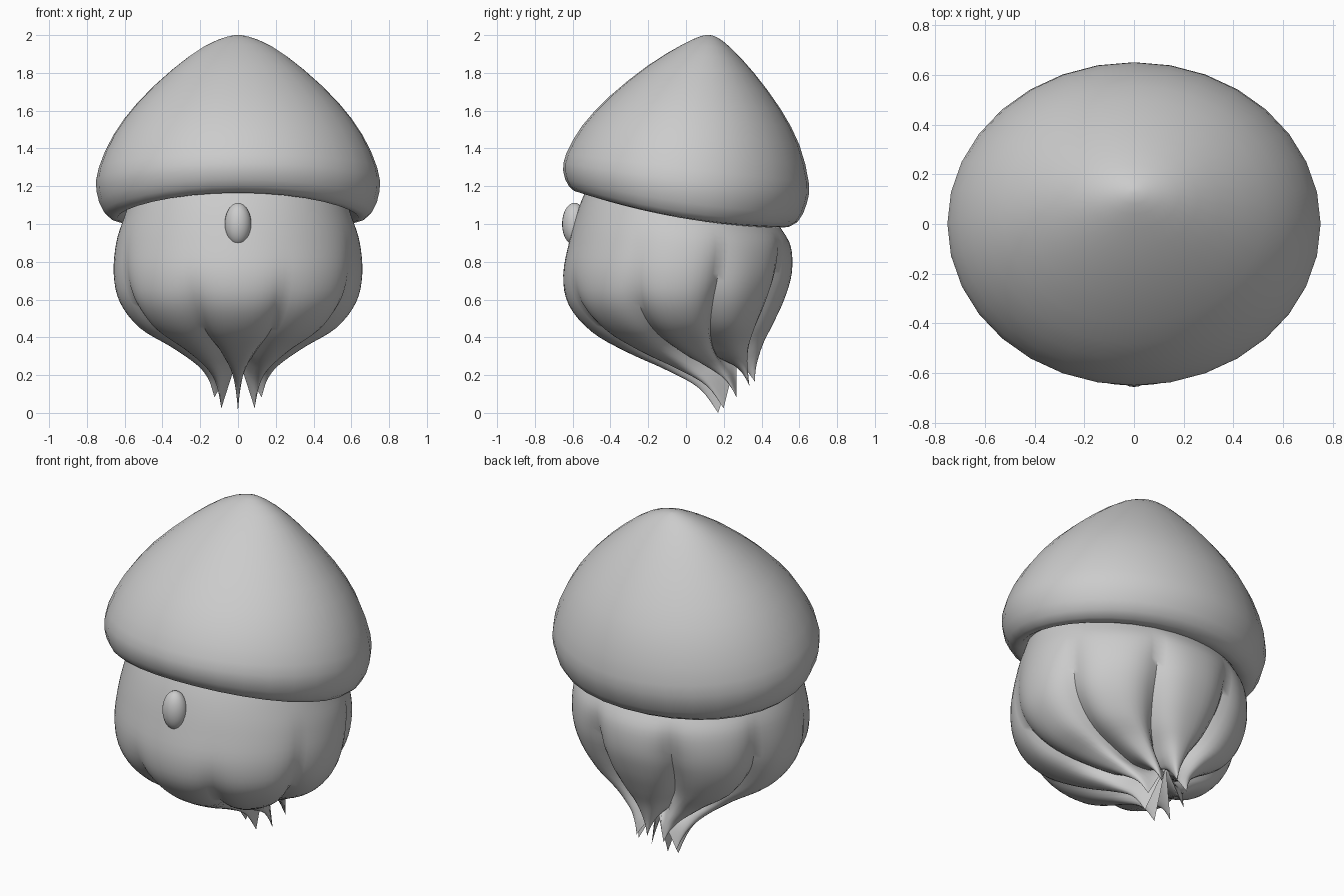
import bpy, math
from mathutils import Vector

cube = bpy.data.objects.get("Cube")
if cube:
    bpy.data.objects.remove(cube)

grey = bpy.data.materials.new("soft grey")
grey.use_nodes = True
grey.diffuse_color = (0.6, 0.6, 0.6, 1)
grey.node_tree.nodes["Principled BSDF"].inputs["Base Color"].default_value = (0.6, 0.6, 0.6, 1)


def smooth_rows(rows, steps):
    """Catmull-Rom resampling of profile rows."""
    out = []
    last = len(rows) - 1
    for i in range(last):
        a, b, c, d = (rows[max(0, min(last, i + k))] for k in (-1, 0, 1, 2))
        for s in range(steps):
            u = s / steps
            out.append([q + 0.5 * u * (r - p + u * (2 * p - 5 * q + 4 * r - e + u * (3 * (q - r) + e - p)))
                        for p, q, r, e in zip(a, b, c, d)])
    return out + [list(rows[-1])]


def finish(obj, angle):
    obj.data.materials.append(grey)
    bpy.ops.object.select_all(action="DESELECT")
    obj.select_set(True)
    bpy.context.view_layer.objects.active = obj
    bpy.ops.object.shade_smooth_by_angle(angle=math.radians(angle))


def loft(name, rings, cap_first, cap_last, angle):
    n = len(rings[0])
    verts = [p for ring in rings for p in ring]
    faces = [(r * n + i, r * n + (i + 1) % n, (r + 1) * n + (i + 1) % n, (r + 1) * n + i)
             for r in range(len(rings) - 1) for i in range(n)]
    if cap_first:
        faces.append(tuple(reversed(range(n))))
    if cap_last:
        faces.append(tuple(range(len(verts) - n, len(verts))))
    mesh = bpy.data.meshes.new(name)
    mesh.from_pydata(verts, [], faces)
    mesh.validate()
    obj = bpy.data.objects.new(name, mesh)
    bpy.context.collection.objects.link(obj)
    finish(obj, angle)
    return obj


def ring_point(row, a):
    """Point on a tilted oval; angle zero is the front."""
    fy, fz, by, bz, w = row[:5]
    m = (1 - math.cos(a)) / 2
    return Vector((w * math.sin(a), fy + (by - fy) * m, fz + (bz - fz) * m))


# Cap: front y, z, back y, z, half width, sag at the sides
cap_rows = smooth_rows([
    (-.48, 1.20, .44, 1.04, .56, .02),
    (-.56, 1.165, .50, .98, .64, .04),
    (-.62, 1.20, .59, 1.01, .71, .04),
    (-.65, 1.28, .64, 1.11, .75, .02),
    (-.635, 1.37, .65, 1.22, .738, 0),
    (-.55, 1.52, .60, 1.42, .66, 0),
    (-.40, 1.68, .50, 1.61, .53, 0),
    (-.20, 1.84, .36, 1.80, .345, 0),
    (-.02, 1.95, .24, 1.93, .18, 0),
    (.08, 1.995, .17, 1.985, .06, 0),
    (.12, 2.0, .13, 2.0, .004, 0)], 2)
cap_rings = []
for row in cap_rows:
    ring = []
    for i in range(32):
        a = math.tau * i / 32
        ring.append(ring_point(row, a) - Vector((0, 0, row[5] * math.sin(a) ** 2)))
    cap_rings.append(ring)
loft("cap", cap_rings, True, True, 60)

# Head with eight hanging locks: same columns, last one is crease depth
LOCKS, COLS = 8, 12
head_rows = smooth_rows([
    (-.52, 1.20, .44, 1.06, .57, 0),
    (-.57, 1.08, .50, .98, .605, 0),
    (-.615, .92, .555, .88, .645, 0),
    (-.65, .73, .56, .74, .658, .01),
    (-.62, .57, .52, .60, .625, .06),
    (-.50, .43, .46, .47, .52, .14),
    (-.32, .325, .41, .37, .35, .28),
    (-.10, .225, .38, .28, .215, .5),
    (.07, .13, .368, .22, .155, .75),
    (.17, .0, .365, .165, .125, 1)], 4)
head_rings = []
for row in head_rows:
    middle = ring_point(row, 0).lerp(ring_point(row, math.pi), 0.5)
    root = Vector((0, middle.y, max(middle.z, .3)))
    ring = []
    for i in range(LOCKS * COLS):
        lock, c = divmod(i, COLS)
        t = 2 * c / COLS - 1                      # minus one at the crease
        half = math.pi / LOCKS
        squeeze = 1 - row[5] ** 3                 # locks narrow to their tips
        a = half * (2 * lock + t * squeeze)
        back = (1 - math.cos(a)) / 2
        depth = min(1, row[5] + .09 * back * max(0, min(1, (1 - middle.z) * 4)) * (1 - row[5]))
        ring.append(ring_point(row, a).lerp(root, depth * abs(t) ** 3))
    head_rings.append(ring)
loft("head_with_locks", head_rings, True, False, 50)

# Nose
bpy.ops.mesh.primitive_uv_sphere_add(segments=24, ring_count=16, location=(0, -.59, 1.0))
nose = bpy.context.object
nose.name = "nose"
nose.scale = (.07, .066, .112)
finish(nose, 60)
